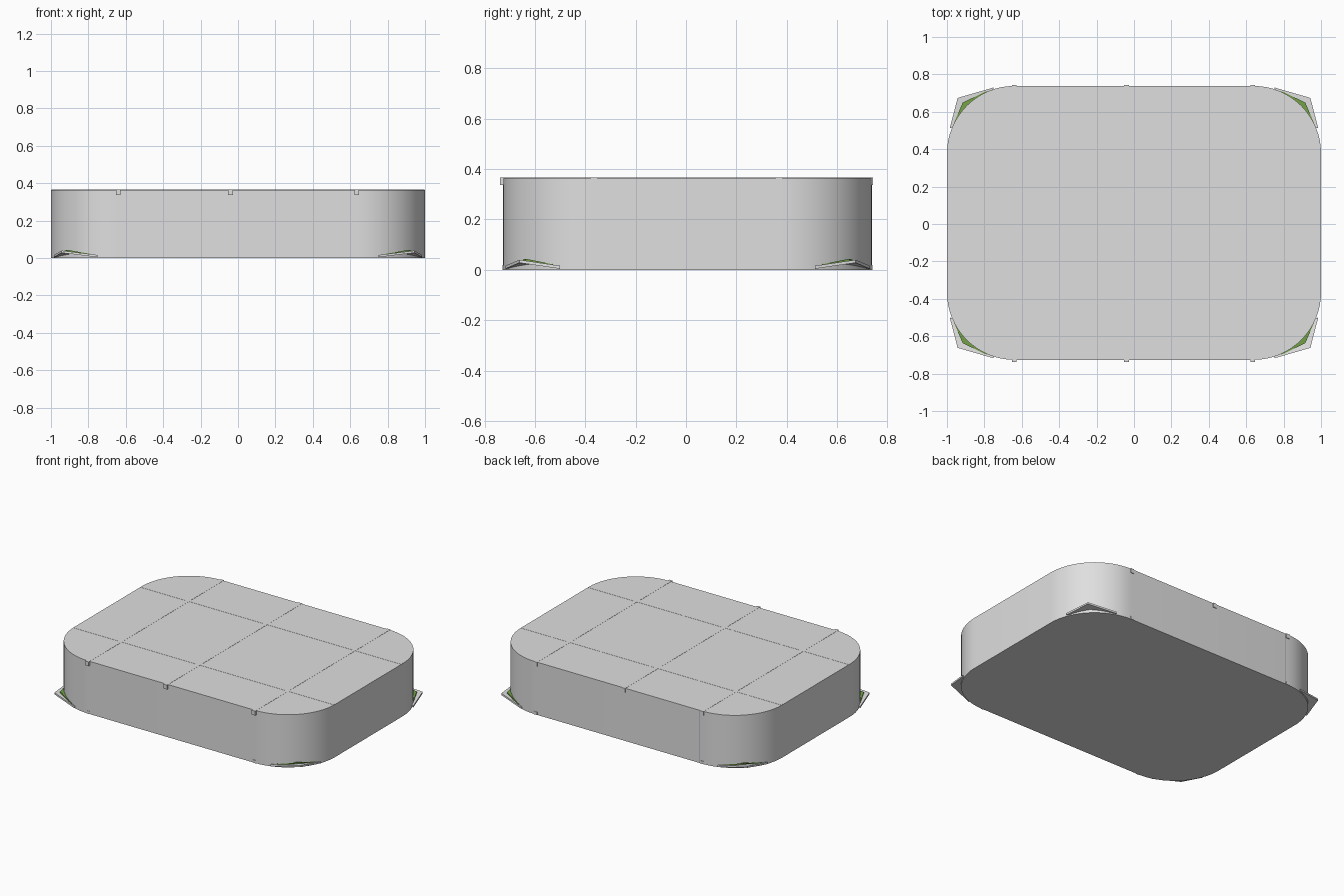
import bpy, bmesh, math

if "Cube" in bpy.data.objects:
    bpy.data.objects.remove(bpy.data.objects["Cube"])

def material(name, r, g, b):
    m = bpy.data.materials.new(name)
    m.diffuse_color = (r, g, b, 1)
    m.use_nodes = True
    m.node_tree.nodes["Principled BSDF"].inputs["Base Color"].default_value = m.diffuse_color
    return m

GREY = material("light grey", 0.74, 0.74, 0.74)
KERB = material("pale kerb grey", 0.78, 0.78, 0.78)
GREEN = material("grass green", 0.17, 0.36, 0.06)
PURPLE = material("muted purple", 0.45, 0.28, 0.50)

H, HALF_X, HALF_Y, CY, R = 0.365, 1.0, 0.732, 0.006, 0.36

def prism(name, bottom, top, mat, smooth=False):
    """Solid between two matching rings of points."""
    n = len(bottom)
    faces = [tuple(reversed(range(n))), tuple(range(n, 2 * n))]
    faces += [(i, (i + 1) % n, n + (i + 1) % n, n + i) for i in range(n)]
    me = bpy.data.meshes.new(name)
    me.from_pydata(bottom + top, [], faces)
    bm = bmesh.new()
    bm.from_mesh(me)
    bmesh.ops.recalc_face_normals(bm, faces=bm.faces[:])
    bm.to_mesh(me)
    bm.free()
    me.materials.append(mat)
    if smooth:
        me.polygons.foreach_set("use_smooth", [True] * len(me.polygons))
        me.set_sharp_from_angle(angle=math.radians(30))
    ob = bpy.data.objects.new(name, me)
    bpy.context.collection.objects.link(ob)
    return ob

def box(name, x0, x1, y0, y1, z0, z1, mat):
    ring = [(x0, y0), (x1, y0), (x1, y1), (x0, y1)]
    return prism(name, [(x, y, z0) for x, y in ring], [(x, y, z1) for x, y in ring], mat)

# main hall: slab with rounded corners
outline = []
for q, (sx, sy) in enumerate([(1, 1), (-1, 1), (-1, -1), (1, -1)]):
    for i in range(17):
        a = math.pi / 2 * (q + i / 16)
        outline.append((sx * (HALF_X - R) + R * math.cos(a),
                        CY + sy * (HALF_Y - R) + R * math.sin(a)))
prism("hall_body", [(x, y, 0) for x, y in outline], [(x, y, H) for x, y in outline], GREY, True)

# roof beams, ends showing at front and back
for x in (-0.64, -0.04, 0.635):
    box("cross_beam", x - 0.013, x + 0.013, -0.739, 0.743, 0.336, H + 0.001, GREY)
for y in (-0.365, 0.37):
    box("long_beam", -0.998, 0.998, y - 0.012, y + 0.012, 0.34, H + 0.001, GREY)

# small base pads under the beam ends
for x in (-0.64, 0.635):
    for y in (-0.726, 0.738):
        box("base_pad", x - 0.012, x + 0.012, y - 0.003, y + 0.003, 0, 0.02, GREY)

# hairline joint on the back wall
box("wall_joint", -0.622, -0.618, 0.73, 0.739, 0.0, H - 0.005, PURPLE)

# corner planters: kerb plate with raised tip, and grass on it
kerb = [(0.75, 0.724, 0.004), (0.943, 0.668, 0.028), (0.985, 0.506, 0.004), (0.80, 0.56, 0.012)]
grass = [(0.785, 0.706, 0.014), (0.916, 0.643, 0.036), (0.962, 0.535, 0.014), (0.80, 0.56, 0.04)]
for sx in (-1, 1):
    for sy in (-1, 1):
        for name, ring, thick, mat in (("planter_kerb", kerb, 0.012, KERB),
                                       ("planter_grass", grass, 0.008, GREEN)):
            low = [(sx * x, CY + sy * y, z) for x, y, z in ring]
            prism(name, low, [(x, y, z + thick) for x, y, z in low], mat)
